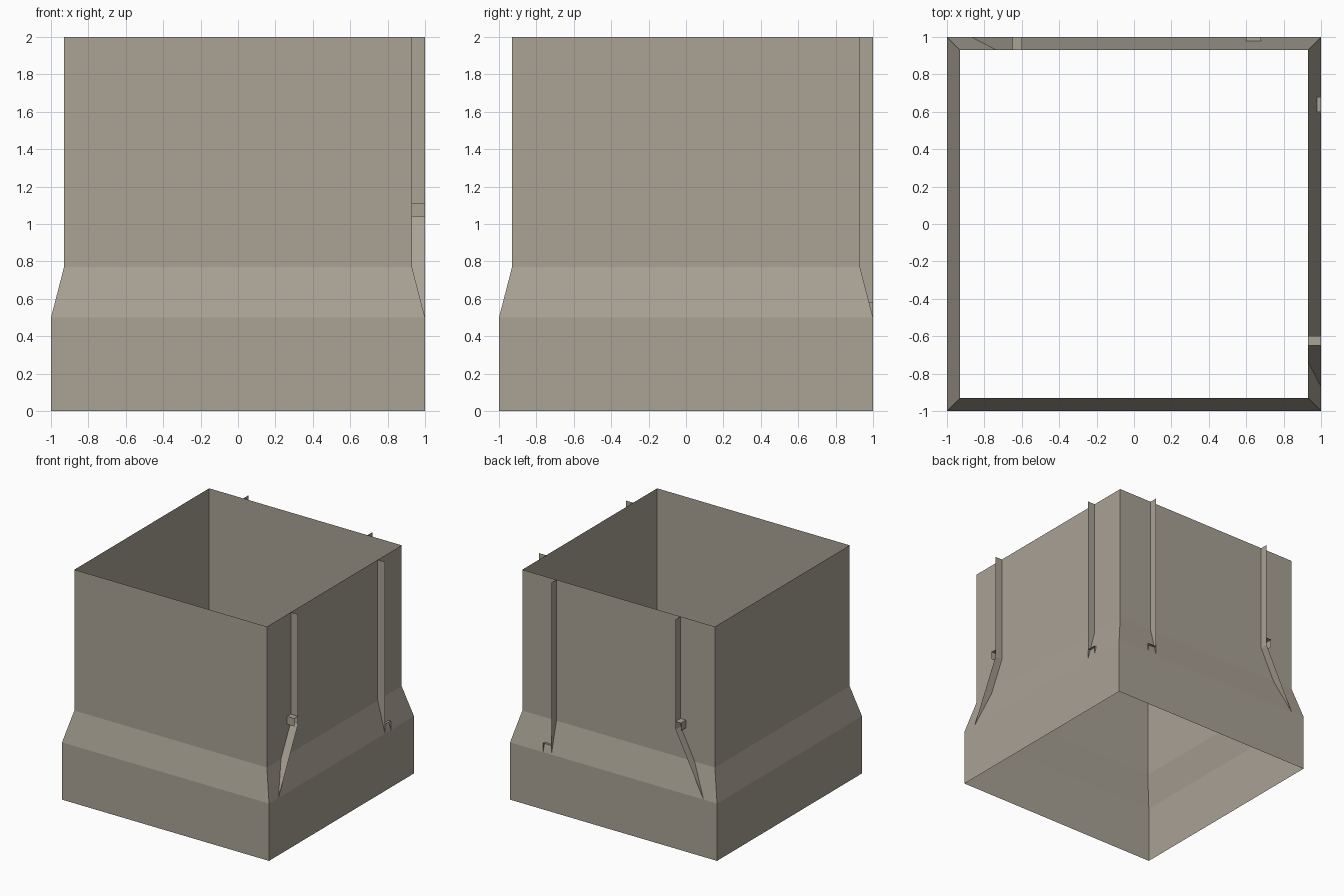
import bpy

if "Cube" in bpy.data.objects:
    bpy.data.objects.remove(bpy.data.objects["Cube"])

# Single flat colour
mat = bpy.data.materials.new("warm grey")
mat.diffuse_color = (0.40, 0.36, 0.30, 1)
mat.use_nodes = True
mat.node_tree.nodes["Principled BSDF"].inputs["Base Color"].default_value = mat.diffuse_color

IN, OUT = 0.93, 1.0          # upper and lower wall half widths
Z_LOW, Z_HIGH, TOP = 0.5, 0.77, 2.0


def make(name, verts, faces):
    mesh = bpy.data.meshes.new(name)
    mesh.from_pydata(verts, [], faces)
    mesh.materials.append(mat)
    obj = bpy.data.objects.new(name, mesh)
    bpy.context.collection.objects.link(obj)
    return obj


def sheet(name, polys, swap):
    """Separate polygons on the right wall; swap x and y for the back wall."""
    verts, faces = [], []
    for poly in polys:
        if swap:
            poly = [(y, x, z) for x, y, z in reversed(poly)]
        faces.append(range(len(verts), len(verts) + len(poly)))
        verts += poly
    return make(name, verts, faces)


# Open square shell, lofted from square rings
rings = [(OUT, 0), (OUT, Z_LOW), (IN, Z_HIGH), (IN, TOP)]
corners = [(-1, -1), (1, -1), (1, 1), (-1, 1)]
make("wall_shell",
     [(cx * r, cy * r, z) for r, z in rings for cx, cy in corners],
     [(k * 4 + i, k * 4 + (i + 1) % 4, k * 4 + 4 + (i + 1) % 4, k * 4 + 4 + i)
      for k in range(3) for i in range(4)])

for side, swap in (("right", False), ("back", True)):
    # Straight fin reaching down to the sloped ledge
    f = 0.60
    sheet(side + "_straight_fin",
          [[(IN, f, TOP), (IN, f, Z_HIGH), (OUT, f, Z_LOW), (OUT, f, TOP)]], swap)

    # Small open hood beside its foot: top plate and end plate
    e, zt = 0.68, 0.58
    w = OUT - (OUT - IN) * (zt - Z_LOW) / (Z_HIGH - Z_LOW)
    sheet(side + "_foot_hood",
          [[(w, f, zt), (OUT, f, zt), (OUT, e, zt), (w, e, zt)],
           [(w, e, zt), (OUT, e, zt), (OUT, e, Z_LOW)]], swap)

    # Bent fin: upright part, then a part slanting out to the ledge
    b, zk = -0.60, 1.04
    sheet(side + "_bent_fin",
          [[(IN, b, TOP), (IN, b, zk), (OUT, b, zk), (OUT, b, TOP)],
           [(IN, b, zk), (IN, -0.735, Z_HIGH), (OUT, -0.87, Z_LOW), (OUT, b, zk)]], swap)

    # Small open hood at the bend: top plate and front plate
    h, zh = -0.65, 1.11
    sheet(side + "_bend_hood",
          [[(IN, h, zh), (OUT, h, zh), (OUT, b, zh), (IN, b, zh)],
           [(IN, h, zk), (OUT, h, zk), (OUT, h, zh), (IN, h, zh)]], swap)
